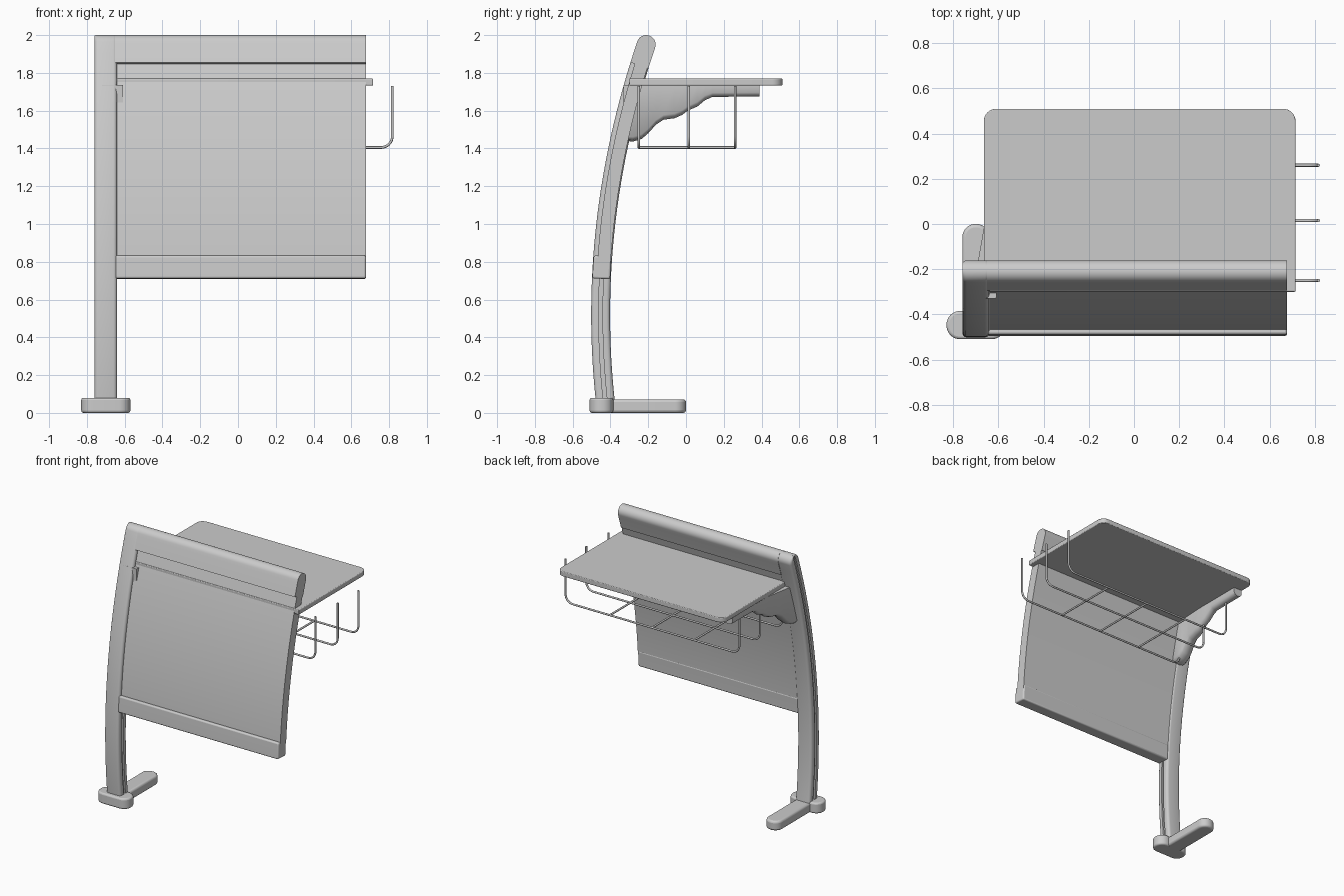
import bpy, bmesh
from math import sin, cos, pi, sqrt

if "Cube" in bpy.data.objects:
    bpy.data.objects.remove(bpy.data.objects["Cube"])


def finish(name, bm, bevel=0.0, angle=40):
    bmesh.ops.recalc_face_normals(bm, faces=bm.faces)
    me = bpy.data.meshes.new(name)
    bm.to_mesh(me)
    bm.free()
    ob = bpy.data.objects.new(name, me)
    bpy.context.collection.objects.link(ob)
    if bevel:
        m = ob.modifiers.new("bevel", 'BEVEL')
        m.width, m.segments, m.limit_method = bevel, 3, 'ANGLE'
        m.angle_limit = 0.7
    bpy.ops.object.select_all(action='DESELECT')
    ob.select_set(True)
    bpy.context.view_layer.objects.active = ob
    bpy.ops.object.shade_smooth_by_angle(angle=angle * pi / 180)
    return ob


def loft(name, rings, **kw):
    bm = bmesh.new()
    vs = [[bm.verts.new(p) for p in r] for r in rings]
    n = len(vs[0])
    for a, b in zip(vs, vs[1:]):
        for i in range(n):
            bm.faces.new((a[i], a[(i + 1) % n], b[(i + 1) % n], b[i]))
    bm.faces.new(vs[0])
    bm.faces.new(vs[-1][::-1])
    return finish(name, bm, **kw)


def lean(z):
    # Side-view centre line of the leaning upright and its slope
    return -0.452 + 0.118 * (z - 0.52) ** 2, 0.236 * (z - 0.52)


def sweep(name, section, z0, z1, cap=0.0, steps=24, **kw):
    # Section points are (x, offset across the lean); cap rounds the top over
    stations = [(z0 + (z1 - z0) * i / steps, 0, 1) for i in range(steps + 1)]
    if cap:
        stations += [(z1, cap * sin(a), cos(a)) for a in (pi * k / 21 for k in range(1, 11))]
    rings = []
    for z, along, s in stations:
        y, m = lean(z)
        d = sqrt(1 + m * m)
        rings.append([(x, y + (m * along + n * s) / d, z + (along - m * n * s) / d)
                      for x, n in section])
    return loft(name, rings, **kw)


def rounded(x0, x1, y0, y1, radii, seg=8):
    # Rounded rectangle; radii run from back right anticlockwise
    pts = []
    for k, (cx, cy, sx, sy) in enumerate(((x1, y1, -1, -1), (x0, y1, 1, -1),
                                          (x0, y0, 1, 1), (x1, y0, -1, 1))):
        r = radii[k]
        if not r:
            pts.append((cx, cy))
            continue
        for i in range(seg + 1):
            a = pi / 2 * (k + i / seg)
            pts.append((cx + sx * r + r * cos(a), cy + sy * r + r * sin(a)))
    return pts


def slab(name, pts, z0, z1, bevel):
    return loft(name, [[(x, y, z) for x, y in pts] for z in (z0, z1)], bevel=bevel)


def wire(name, pts, r=0.007):
    cu = bpy.data.curves.new(name, 'CURVE')
    cu.dimensions = '3D'
    cu.bevel_depth, cu.bevel_resolution, cu.use_fill_caps = r, 2, True
    sp = cu.splines.new('POLY')
    sp.points.add(len(pts) - 1)
    for p, c in zip(sp.points, pts):
        p.co = (*c, 1)
    bpy.context.collection.objects.link(bpy.data.objects.new(name, cu))


# Upright post with a groove down each side and a rounded top
half = [(0.048, -0.010), (0.048, 0.010), (0.06, 0.010), (0.06, 0.030)]
half += [(0.04 + 0.02 * cos(a), 0.03 + 0.02 * sin(a)) for a in (pi / 8 * i for i in range(1, 5))]
half += [(-x, n) for x, n in half[:1:-1]]
section = half + [(-x, -n) for x, n in half]
sweep("post", [(x - 0.70, n) for x, n in section], 0.06, 1.95, cap=0.05, steps=32)

# Backboard: thin sheet between thicker top and bottom rails
def board(n0, n1):
    return [(-0.65, n0), (0.678, n0), (0.678, n1), (-0.65, n1)]


sweep("back_panel", board(-0.026, 0.044), 0.80, 1.88)
sweep("top_rail", board(-0.05, 0.05), 1.84, 1.95, cap=0.05, steps=6)
sweep("bottom_rail", board(-0.048, 0.046), 0.71, 0.83, steps=6, bevel=0.01)

# Foot: cross piece and long toe
slab("foot_cross", rounded(-0.83, -0.57, -0.51, -0.385, (0.06,) * 4), 0, 0.08, 0.012)
slab("foot_toe", rounded(-0.76, -0.64, -0.45, 0.0, (0.058, 0.058, 0, 0)), 0, 0.072, 0.015)

# Desk top
slab("desk_top", rounded(-0.665, 0.715, -0.30, 0.51, (0.055, 0.055, 0.005, 0.005)),
     1.733, 1.77, 0.006)

# Wavy bracket beneath the desk, wider where it meets the post
wave = [(-0.33, 1.44), (-0.28, 1.437), (-0.235, 1.45), (-0.20, 1.48), (-0.16, 1.525),
        (-0.12, 1.552), (-0.06, 1.56), (-0.02, 1.578), (0.01, 1.60), (0.06, 1.622),
        (0.10, 1.655), (0.14, 1.673), (0.39, 1.675)]
rings = []
for y, z in wave:
    t = min(1, max(0, (y + 0.33) / 0.35))
    c, w = -0.665 + 0.04 * t, 0.055 - 0.022 * t
    b = min(0.025, (1.735 - z) * 0.35)
    rings.append([(c - w, y, 1.735), (c - w, y, z + b), (c - w * 0.7, y, z + b * 0.3),
                  (c, y, z), (c + w * 0.7, y, z + b * 0.3), (c + w, y, z + b),
                  (c + w, y, 1.735)])
loft("desk_bracket", rings, angle=50)

# Wire basket: three long hooks joined by cross wires
R, LOW, LEFT, RIGHT = 0.06, 1.405, -0.625, 0.817
for i, y in enumerate((-0.25, 0.015, 0.26)):
    arc = [pi / 2 * k / 8 for k in range(9)]
    pts = [(LEFT, y, 1.70)]
    pts += [(LEFT + R - R * cos(a), y, LOW + R - R * sin(a)) for a in arc]
    pts += [(RIGHT - R + R * sin(a), y, LOW + R - R * cos(a)) for a in arc]
    pts += [(RIGHT, y, 1.73)]
    wire(f"basket_hook_{i + 1}", pts)
for i, x in enumerate((0.45, 0.10, -0.25)):
    wire(f"basket_cross_wire_{i + 1}", [(x, -0.25, LOW), (x, 0.26, LOW)])
